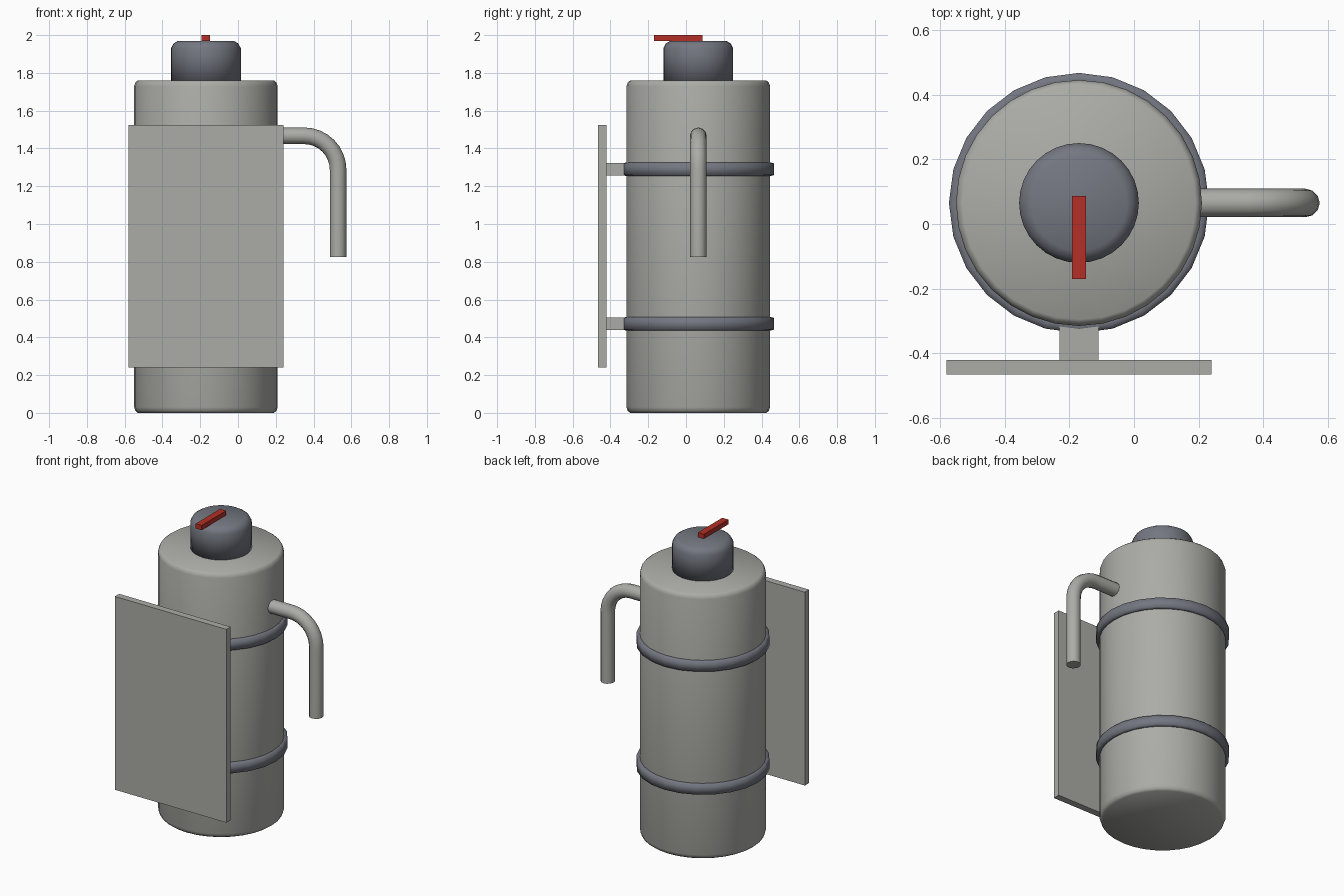
import bpy
import math

cube = bpy.data.objects.get("Cube")
if cube:
    bpy.data.objects.remove(cube, do_unlink=True)

CX, CY = -0.17, 0.065  # tank axis


def material(name, rgb):
    m = bpy.data.materials.new(name)
    m.use_nodes = True
    m.diffuse_color = (*rgb, 1)
    m.node_tree.nodes["Principled BSDF"].inputs["Base Color"].default_value = (*rgb, 1)
    return m


light_metal = material("light grey metal", (0.41, 0.41, 0.385))
dark_metal = material("dark grey metal", (0.175, 0.185, 0.22))
red_paint = material("red paint", (0.45, 0.03, 0.02))


def add_mesh(name, verts, faces, mat, smooth):
    me = bpy.data.meshes.new(name)
    me.from_pydata(verts, [], faces)
    me.materials.append(mat)
    ob = bpy.data.objects.new(name, me)
    bpy.context.collection.objects.link(ob)
    for p in me.polygons:
        p.use_smooth = smooth
    return ob


def lathe(name, profile, sides, mat, closed=False):
    """Spin (radius, z) points about the tank axis; cap the ends or close the loop."""
    verts, faces = [], []
    for r, z in profile:
        for i in range(sides):
            a = math.tau * i / sides
            verts.append((CX + r * math.sin(a), CY + r * math.cos(a), z))
    rows = len(profile)
    for j in range(rows if closed else rows - 1):
        k = (j + 1) % rows
        for i in range(sides):
            n = (i + 1) % sides
            faces.append((j * sides + i, k * sides + i, k * sides + n, j * sides + n))
    if not closed:
        faces.append(tuple(range(sides)))
        faces.append(tuple((rows - 1) * sides + i for i in reversed(range(sides))))
    return add_mesh(name, verts, faces, mat, True)


def box(name, lo, hi, mat):
    verts = [(x, y, z) for x in (lo[0], hi[0]) for y in (lo[1], hi[1]) for z in (lo[2], hi[2])]
    faces = [(0, 1, 3, 2), (4, 6, 7, 5), (0, 4, 5, 1), (2, 3, 7, 6), (0, 2, 6, 4), (1, 5, 7, 3)]
    return add_mesh(name, verts, faces, mat, False)


# Tank body with softened rims
lathe("tank_body", [(0.36, 0), (0.373, 0.01), (0.38, 0.03), (0.38, 1.73),
                    (0.373, 1.75), (0.36, 1.76)], 32, light_metal)

# Domed valve cap and its red lever
lathe("valve_cap", [(0.185, 1.74), (0.185, 1.93), (0.172, 1.955), (0.148, 1.97)], 32, dark_metal)
box("valve_lever", (-0.192, -0.17, 1.968), (-0.148, 0.087, 2.0), red_paint)

# Clamp rings, each with a bracket out to the plate
for label, z in (("lower", 0.472), ("upper", 1.29)):
    lathe(label + "_clamp_ring", [(0.36, z - 0.036), (0.385, z - 0.035), (0.402, z - 0.031),
                                  (0.402, z + 0.031), (0.385, z + 0.035), (0.36, z + 0.036)],
          24, dark_metal, closed=True)
    box(label + "_bracket", (-0.23, -0.42, z - 0.034), (-0.11, -0.3, z + 0.034), light_metal)

# Mounting plate
box("mounting_plate", (-0.58, -0.465, 0.24), (0.24, -0.42, 1.525), light_metal)

# Bent outlet pipe
BEND = 0.18
path = [(0.16, CY, 1.467)]
for i in range(9):
    a = math.pi / 2 * i / 8
    path.append((0.53 - BEND + BEND * math.sin(a), CY, 1.467 - BEND + BEND * math.cos(a)))
path.append((0.53, CY, 0.825))
curve = bpy.data.curves.new("outlet_pipe", "CURVE")
curve.dimensions = "3D"
curve.bevel_depth = 0.044
curve.bevel_resolution = 4
curve.use_fill_caps = True
spline = curve.splines.new("POLY")
spline.points.add(len(path) - 1)
for point, co in zip(spline.points, path):
    point.co = (*co, 1)
spline.use_smooth = True
curve.materials.append(light_metal)
pipe = bpy.data.objects.new("outlet_pipe", curve)
bpy.context.collection.objects.link(pipe)
